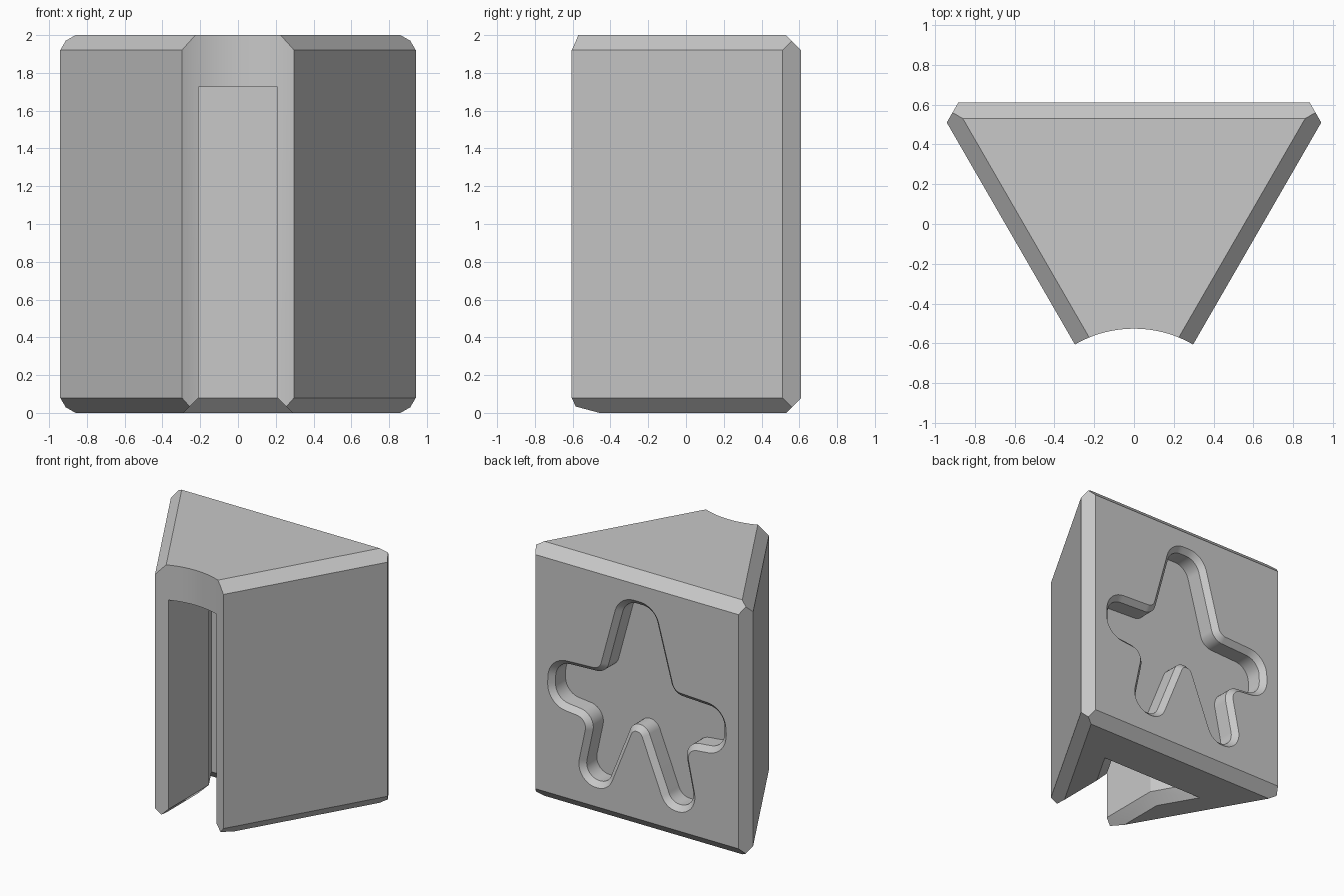
import bpy
import bmesh
import math
from mathutils import Vector

cube = bpy.data.objects.get("Cube")
if cube:
    bpy.data.objects.remove(cube)

BACK = 0.61       # back plane
APEX = -1.12      # where the two slanted sides would meet
HEIGHT = 2.0
CHAMFER = 0.08
COS, SIN = math.cos(math.radians(30)), math.sin(math.radians(30))

grey = bpy.data.materials.new("plain_grey")
grey.use_nodes = True
grey.diffuse_color = (0.58, 0.58, 0.58, 1)
grey.node_tree.nodes["Principled BSDF"].inputs["Base Color"].default_value = grey.diffuse_color


def to_object(name, bm):
    bmesh.ops.recalc_face_normals(bm, faces=bm.faces)
    mesh = bpy.data.meshes.new(name)
    bm.to_mesh(mesh)
    bm.free()
    mesh.materials.append(grey)
    obj = bpy.data.objects.new(name, mesh)
    bpy.context.collection.objects.link(obj)
    return obj


def loft(name, rings):
    """Closed solid through rings of equal point count."""
    bm = bmesh.new()
    loops = [[bm.verts.new(p) for p in ring] for ring in rings]
    for low, high in zip(loops, loops[1:]):
        for i in range(len(low)):
            j = (i + 1) % len(low)
            bm.faces.new((low[i], low[j], high[j], high[i]))
    bm.faces.new(loops[0])
    bm.faces.new(loops[-1])
    return to_object(name, bm)


def rounded(corners, steps=10):
    """Replace each (x, z, radius) corner with a tangent arc."""
    out = []
    for i, (x, z, r) in enumerate(corners):
        p = Vector((x, z))
        a = (Vector(corners[i - 1][:2]) - p).normalized()
        b = (Vector(corners[(i + 1) % len(corners)][:2]) - p).normalized()
        half = a.angle(b) / 2
        start = p + a * r / math.tan(half)
        end = p + b * r / math.tan(half)
        centre = p + (a + b).normalized() * r / math.sin(half)
        u, v = start - centre, end - centre
        sweep = u.angle(v)
        for k in range(steps + 1):
            t = k / steps
            out.append(centre + (u * math.sin((1 - t) * sweep) + v * math.sin(t * sweep)) / math.sin(sweep))
    return out


def shrink(points, d):
    """Move a clockwise outline inward by d."""
    out = []
    for i, p in enumerate(points):
        before = (p - points[i - 1]).normalized()
        after = (points[(i + 1) % len(points)] - p).normalized()
        n1, n2 = Vector((before.y, -before.x)), Vector((after.y, -after.x))
        n = (n1 + n2).normalized()
        out.append(p + n * d / n.dot(n1))
    return out


# Wedge body: a block trimmed by side, corner and chamfer planes
bm = bmesh.new()
bmesh.ops.create_cube(bm, size=4)
walls = [((0, 1), BACK)]
for s in (-1, 1):
    walls.append(((s * COS, -SIN), -APEX * SIN))
planes = [((0, 0, 1), HEIGHT), ((0, 0, -1), 0)]
for (nx, ny), d in walls:
    planes.append(((nx, ny, 0), d))
    planes.append(((nx, ny, 1), d + HEIGHT - CHAMFER))
    planes.append(((nx, ny, -1), d - CHAMFER))
for s in (-1, 1):
    planes.append(((s * COS, SIN, 0), 1.07))
for normal, d in planes:
    n = Vector(normal)
    bmesh.ops.bisect_plane(bm, geom=bm.verts[:] + bm.edges[:] + bm.faces[:], dist=1e-6,
                           plane_co=n * d / n.length_squared, plane_no=n, clear_outer=True)
    bmesh.ops.holes_fill(bm, edges=[e for e in bm.edges if e.is_boundary])
body = to_object("wedge_block", bm)

# Round hollow down the front edge
bm = bmesh.new()
bmesh.ops.create_cone(bm, cap_ends=True, segments=128, radius1=0.594, radius2=0.594, depth=5)
bmesh.ops.translate(bm, vec=(0, APEX, 1), verts=bm.verts)
front_hollow = to_object("front_hollow_cutter", bm)


# Slot open to the front and bottom: straight neck, flared chamber, chamfered rim
def slot_ring(z, o):
    neck, back = 0.21 + o, 0.13 + o
    line = 0.246 + o / COS
    slope = COS / SIN
    half = [(neck, -1.2), (neck, (neck - line) * slope), (line + back / slope, back)]
    return [(x, y, z) for x, y in half] + [(-x, y, z) for x, y in reversed(half)]


slot = loft("slot_cutter", [slot_ring(-CHAMFER, 2 * CHAMFER), slot_ring(CHAMFER, 0), slot_ring(1.725, 0)])

# Rounded star recess on the back, with a chamfered lip
half_star = [(0.155, 1.79, 0.17), (0.325, 1.17, 0.07), (0.77, 1.15, 0.17), (0.78, 0.78, 0.17),
             (0.43, 0.745, 0.08), (0.54, 0.23, 0.15), (0.25, 0.23, 0.14)]
crotch = [(0, 0.85, 0.05)]
star = rounded(half_star + crotch + [(-x, z, r) for x, z, r in reversed(half_star)])
LIP = 0.04
levels = [(BACK + LIP / 2, -LIP / 2), (BACK - LIP, LIP), (BACK - 0.165, LIP)]
recess = loft("star_recess_cutter", [[(p.x, y, p.y) for p in shrink(star, d)] for y, d in levels])

# Cut the hollows out of the body
bpy.ops.object.select_all(action="DESELECT")
bpy.context.view_layer.objects.active = body
body.select_set(True)
for cutter in (front_hollow, slot, recess):
    cutter.hide_render = True
    mod = body.modifiers.new(cutter.name, "BOOLEAN")
    mod.operation = "DIFFERENCE"
    mod.solver = "EXACT"
    mod.object = cutter
    bpy.ops.object.modifier_apply(modifier=mod.name)
    bpy.data.objects.remove(cutter)
bpy.ops.object.shade_smooth_by_angle(angle=math.radians(25))
